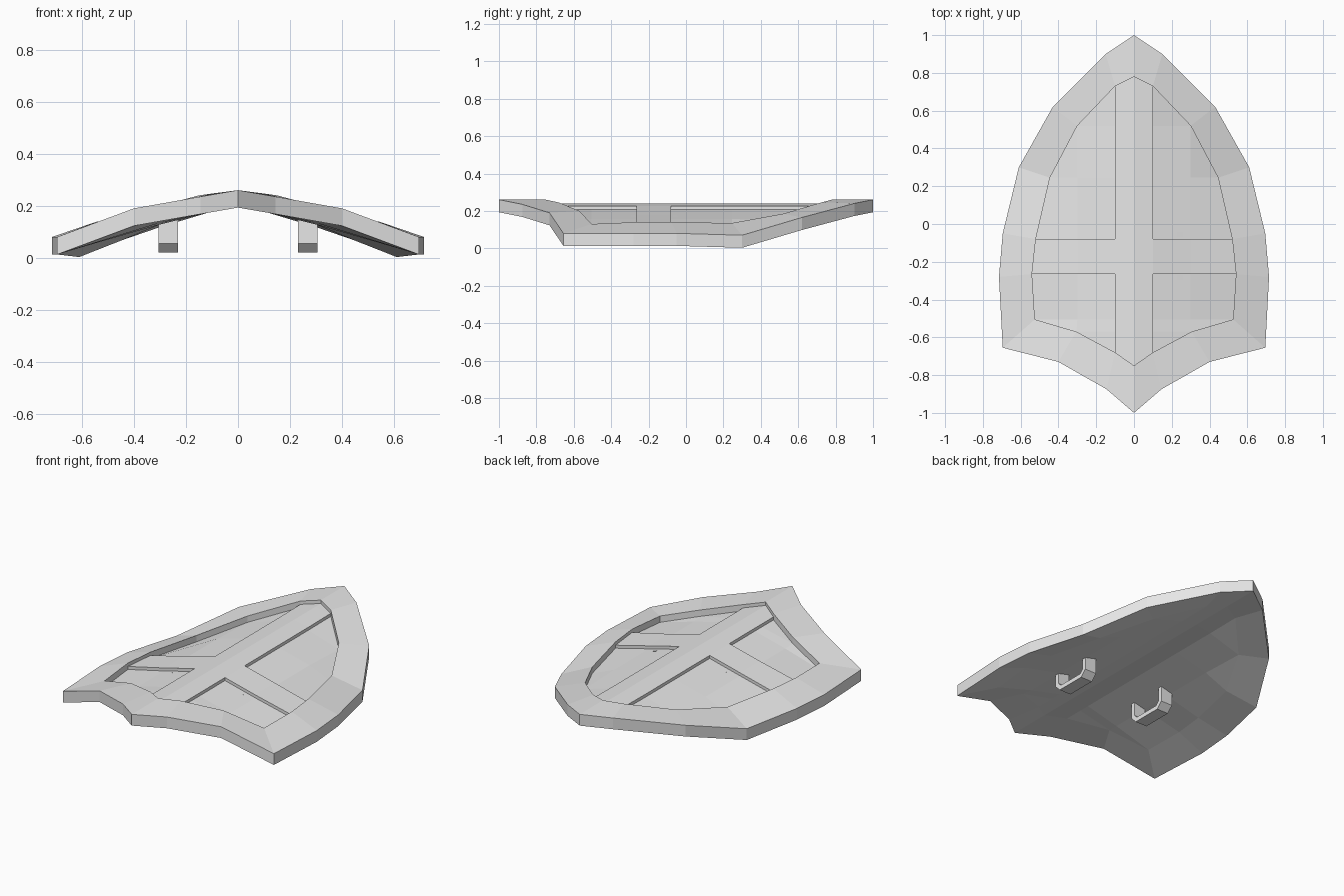
import bpy
import bmesh

if "Cube" in bpy.data.objects:
    bpy.data.objects.remove(bpy.data.objects["Cube"])

steel = bpy.data.materials.new("light_grey_steel")
steel.use_nodes = True
steel.diffuse_color = (0.8, 0.8, 0.8, 1)
steel.node_tree.nodes["Principled BSDF"].inputs["Base Color"].default_value = (0.8, 0.8, 0.8, 1)

# Rim outline and panel outline on one side, back tip to front tip
RIM = [(0, 1, .26), (.15, .9, .24), (.43, .62, .165), (.61, .3, .07), (.695, -.05, .08),
       (.715, -.28, .08), (.695, -.655, .08), (.4, -.73, .19), (.145, -.875, .235), (0, -1, .26)]
PANEL = [(0, .78, .26), (.1, .73, .247), (.3, .52, .185), (.445, .245, .135), (.52, -.08, .14),
         (.54, -.265, .14), (.525, -.505, .13), (.305, -.57, .2), (.1, -.68, .245), (0, -.75, .26)]
COLUMNS = [(0, .26), (.1, .245), (.3, .195)]
COUNTS = [1, 2, 3, 4, 4, 4, 4, 3, 2, 1]      # panel points per row
DROPS = {"rim": 0, "cross": .02, "field": .038, "under": .067}
CROSSBAR_ROW = 4


def finish(bm, name):
    bmesh.ops.recalc_face_normals(bm, faces=bm.faces)
    mesh = bpy.data.meshes.new(name)
    bm.to_mesh(mesh)
    bm.free()
    mesh.materials.append(steel)
    obj = bpy.data.objects.new(name, mesh)
    bpy.context.collection.objects.link(obj)
    return obj


def position(key):
    row, col, side = key
    if col == "rim":
        x, y, z = RIM[row]
    elif col == COUNTS[row] - 1:
        x, y, z = PANEL[row]
    else:
        (x, z), y = COLUMNS[col], PANEL[row][1]
    return x * side, y, z


def point_key(row, col, side):
    return row, col, 1 if position((row, col, 1))[0] == 0 else side


# Divide the shield into rim, cross and field cells
cells = []
for side in (1, -1):
    for r in range(len(RIM) - 1):
        a, b = COUNTS[r], COUNTS[r + 1]
        patches = [("rim", [(r, a - 1), (r + 1, b - 1), (r + 1, "rim"), (r, "rim")])]
        for c in range(max(a, b) - 1):
            level = "cross" if c == 0 or r == CROSSBAR_ROW else "field"
            corners = [(r, c), (r, c + 1), (r + 1, c + 1), (r + 1, c)]
            patches.append((level, [p for p in corners if p[1] < COUNTS[p[0]]]))
        for level, corners in patches:
            cells.append((level, [point_key(i, j, side) for i, j in corners]))

# Shield plate: stepped top, parallel underside and walls wherever the level changes
bm = bmesh.new()
cache = {}


def vert(key, level):
    if (key, level) not in cache:
        x, y, z = position(key)
        cache[key, level] = bm.verts.new((x, y, z - DROPS[level]))
    return cache[key, level]


edges = {}
for level, keys in cells:
    bm.faces.new([vert(k, level) for k in keys])
    bm.faces.new([vert(k, "under") for k in reversed(keys)])
    for p, q in zip(keys, keys[1:] + keys[:1]):
        edges.setdefault(frozenset((p, q)), []).append(level)
for edge, levels in edges.items():
    p, q = tuple(edge)
    upper, lower = levels if len(levels) == 2 else (levels[0], "under")
    if upper != lower:
        bm.faces.new([vert(p, upper), vert(q, upper), vert(q, lower), vert(p, lower)])
finish(bm, "shield_plate")

# Grip brackets: chamfered U strips under the crossbar
OUTER = [(-.125, .175), (-.125, .055), (-.09, .02), (.09, .02), (.125, .055), (.125, .175)]
INNER = [(-.1, .175), (-.1, .065), (-.08, .045), (.08, .045), (.1, .065), (.1, .175)]


def grip(name, side):
    bm = bmesh.new()
    rings = []
    for o, i in zip(OUTER, INNER):
        rings.append([bm.verts.new((side * x, y - .17, z))
                      for x, (y, z) in ((.23, o), (.305, o), (.305, i), (.23, i))])
    # Follow the slope of the plate at the outer side
    for ring in (rings[0], rings[-1]):
        for v in (ring[1], ring[2]):
            v.co.z -= .02
    for a, b in zip(rings, rings[1:]):
        for k in range(4):
            n = (k + 1) % 4
            bm.faces.new([a[k], a[n], b[n], b[k]])
    bm.faces.new(rings[0])
    bm.faces.new(rings[-1])
    finish(bm, name)


grip("left_grip", 1)
grip("right_grip", -1)
